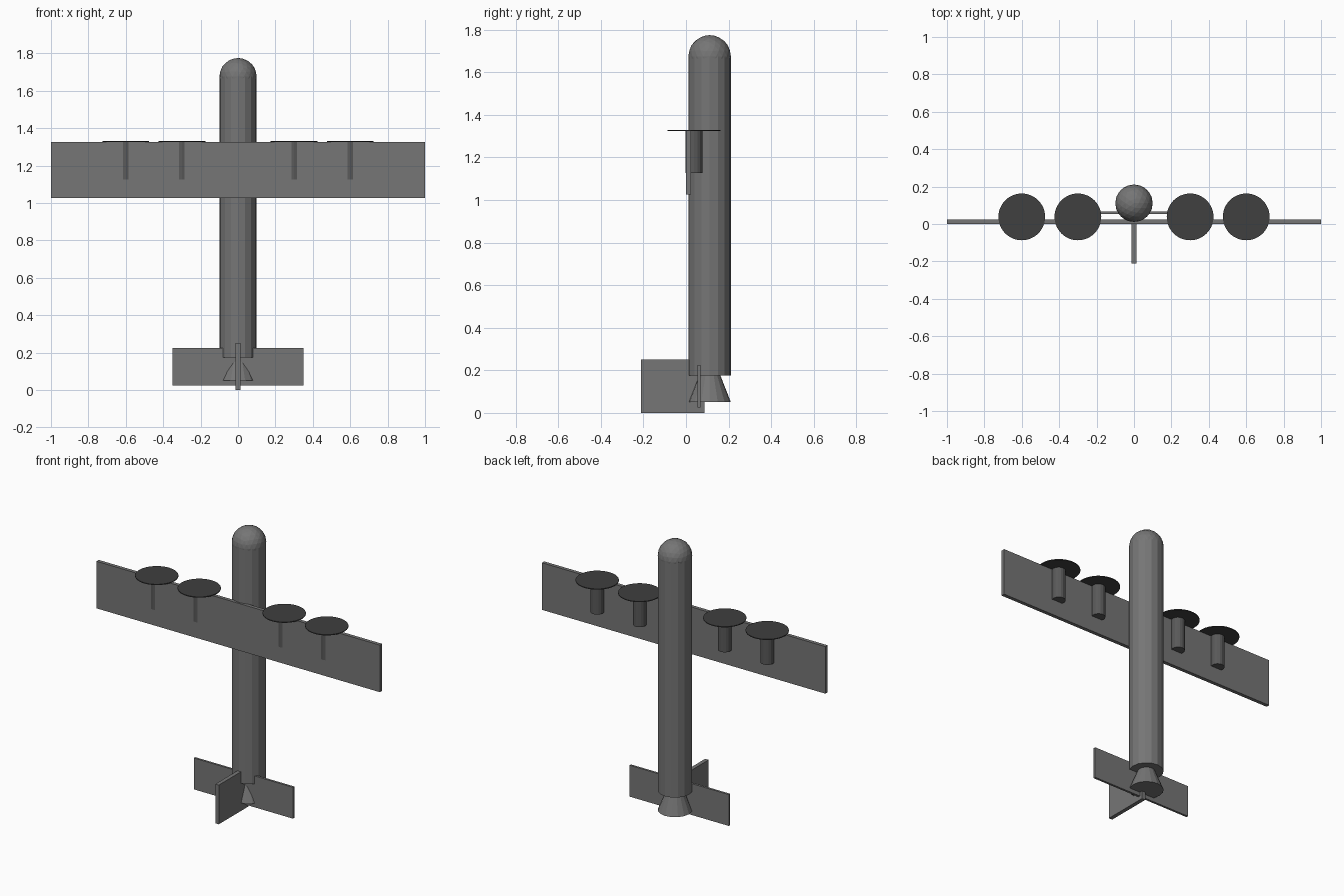
import bpy
from mathutils import Vector

if "Cube" in bpy.data.objects:
    bpy.data.objects.remove(bpy.data.objects["Cube"])

def paint(ob, name, value):
    mat = bpy.data.materials.get(name) or bpy.data.materials.new(name)
    mat.diffuse_color = (value, value, value, 1)
    mat.use_nodes = True
    mat.node_tree.nodes["Principled BSDF"].inputs["Base Color"].default_value = mat.diffuse_color
    ob.data.materials.append(mat)

def finish(name, tone):
    ob = bpy.context.object
    ob.name = name
    paint(ob, *tone)
    return ob

GREY, DARK, BLACK = ("airframe_grey", 0.18), ("engine_grey", 0.1), ("propeller_grey", 0.05)

def box(name, x, y, z):
    lo, hi = Vector((x[0], y[0], z[0])), Vector((x[1], y[1], z[1]))
    bpy.ops.mesh.primitive_cube_add(size=1, location=(lo + hi) / 2)
    bpy.context.object.scale = hi - lo
    bpy.ops.object.transform_apply(location=False, rotation=False, scale=True)
    return finish(name, GREY)

def tube(name, x, y, z0, z1, r0, r1, sides, tone=GREY):
    bpy.ops.mesh.primitive_cone_add(vertices=sides, radius1=r0, radius2=r1,
                                    depth=z1 - z0, location=(x, y, (z0 + z1) / 2))
    return finish(name, tone)

BODY_Y, ENGINE_Y = 0.111, 0.038

# Fuselage, rounded nose and tail cone
tube("fuselage", 0, BODY_Y, 0.175, 1.675, 0.1, 0.1, 16)
bpy.ops.mesh.primitive_ico_sphere_add(subdivisions=3, radius=0.1, location=(0, BODY_Y, 1.675))
finish("nose", GREY)
tube("tail_cone", 0, BODY_Y, 0.05, 0.19, 0.1, 0.045, 16)

# Wing, tailplane and fin
box("main_wing", (-1, 1), (0.001, 0.024), (1.026, 1.326))
box("tailplane", (-0.35, 0.35), (0.054, 0.068), (0.025, 0.225))
box("tail_fin", (-0.0125, 0.0125), (-0.211, 0.087), (0, 0.25))

# Engines with spinning propeller discs
for side in (-1, 1):
    for x in (0.3, 0.6):
        tube("engine", side * x, ENGINE_Y, 1.126, 1.326, 0.04, 0.04, 16, DARK)
        tube("propeller_disc", side * x, ENGINE_Y, 1.325, 1.33, 0.125, 0.125, 48, BLACK)
